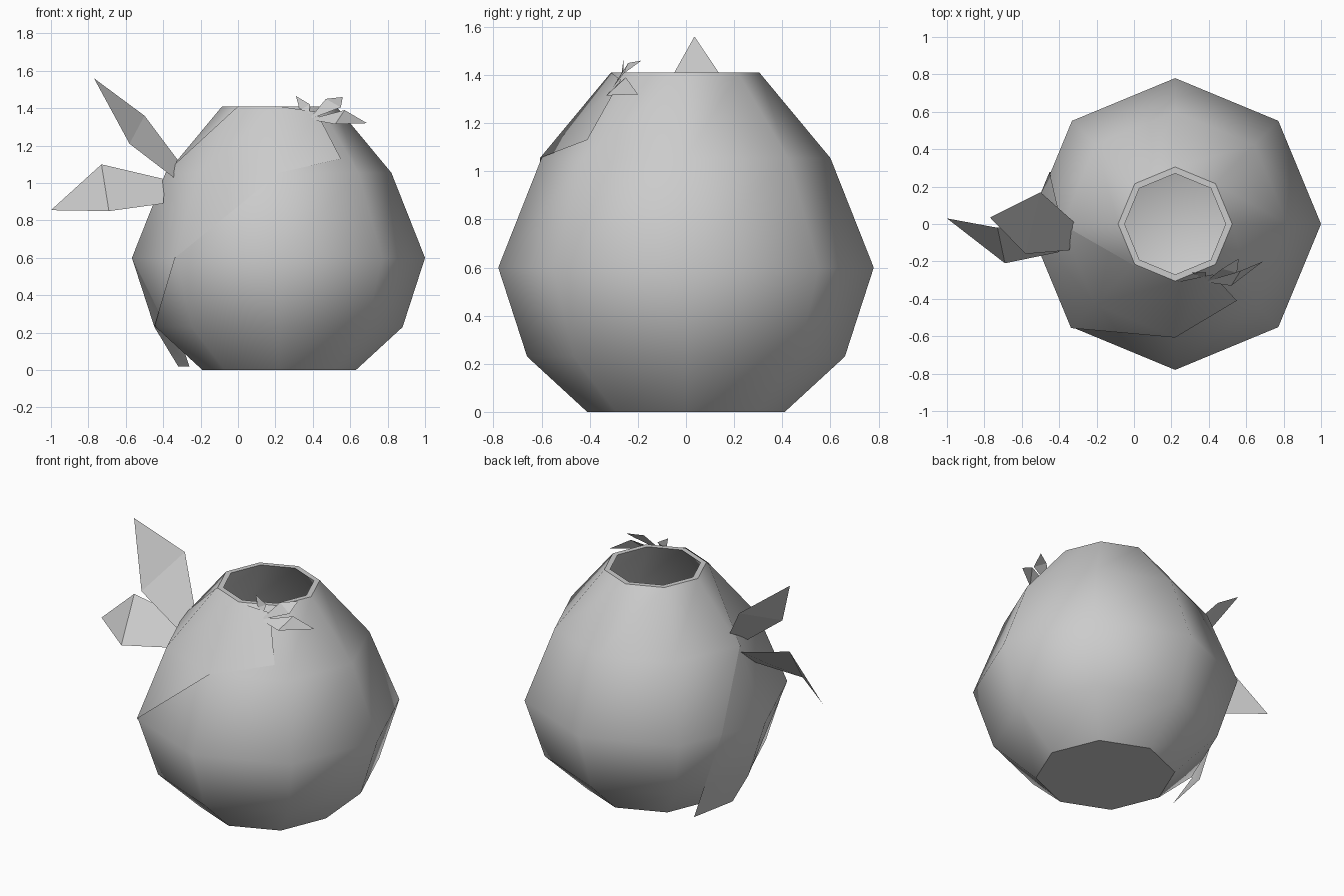
import bpy
import math
from mathutils import Vector

cube = bpy.data.objects.get("Cube")
if cube:
    bpy.data.objects.remove(cube)

# One plain grey for the whole model
grey = bpy.data.materials.new("plain grey")
grey.use_nodes = True
colour = (0.6, 0.6, 0.6, 1)
grey.diffuse_color = colour
grey.node_tree.nodes["Principled BSDF"].inputs["Base Color"].default_value = colour

SIDES = 8
CENTRE = 0.22
TOP = 1.41
OUTER = [(0.41, 0), (0.66, 0.23), (0.78, 0.6), (0.6, 1.055), (0.305, TOP)]
INNER = [(0.27, TOP), (0.57, 1.045), (0.75, 0.6), (0.63, 0.24), (0.38, 0.03)]


def build(name, verts, faces, smooth=False):
    mesh = bpy.data.meshes.new(name)
    mesh.from_pydata(verts, [], faces)
    mesh.materials.append(grey)
    mesh.polygons.foreach_set("use_smooth", [smooth] * len(mesh.polygons))
    obj = bpy.data.objects.new(name, mesh)
    bpy.context.collection.objects.link(obj)
    return obj


def ring_point(r, z, side):
    a = math.tau * side / SIDES
    return Vector((CENTRE + r * math.cos(a), r * math.sin(a), z))


def on_pot(level, side, lift=0.007):
    r, z = OUTER[level]
    return ring_point(r + lift, z, side)


# Hollow eight-sided pot: outer wall, flat rim, inner wall and both floors
profile = OUTER + INNER
verts = [ring_point(r, z, s) for r, z in profile for s in range(SIDES)]
faces = []
for row in range(len(profile) - 1):
    for s in range(SIDES):
        n = (s + 1) % SIDES
        a, b = row * SIDES, (row + 1) * SIDES
        faces.append((a + s, a + n, b + n, b + s))
faces.append(tuple(reversed(range(SIDES))))
faces.append(tuple(range(len(verts) - SIDES, len(verts))))
pot = build("pot_body", verts, faces, True)
for edge in pot.data.edges:
    heights = [pot.data.vertices[i].co.z for i in edge.vertices]
    edge.use_edge_sharp = heights[0] == heights[1] and heights[0] in (
        pot.data.vertices[0].co.z, pot.data.vertices[4 * SIDES].co.z)

# Broad sash lying on the pot, from the front rim round to the low right side
sash = {
    "start": Vector((0.42, -0.27, 1.38)),
    "corner": Vector((0.55, -0.41, 1.13)),
    "rim_front": on_pot(4, 6),
    "rim_right": on_pot(4, 5),
    "chest": on_pot(3, 6),
    "shoulder": on_pot(3, 5),
    "side": on_pot(3, 4),
    "waist_front": on_pot(2, 5),
    "waist_side": on_pot(2, 4),
    "waist_back": on_pot(2, 4).lerp(on_pot(2, 3), 0.5),
    "hip": on_pot(1, 4),
    "tail_front": Vector((-0.32, -0.02, 0.02)),
    "tail_back": Vector((-0.26, 0.29, 0.02)),
}
sash["hip_back"] = sash["waist_back"].lerp(sash["tail_back"], 0.6)
panels = [
    "start rim_front chest corner",
    "rim_front rim_right shoulder chest",
    "chest shoulder waist_front",
    "rim_right side shoulder",
    "shoulder side waist_side waist_front",
    "waist_front waist_side hip",
    "side waist_back waist_side",
    "waist_side waist_back hip_back hip",
    "hip hip_back tail_back tail_front",
]
index = {key: i for i, key in enumerate(sash)}
build("sash", list(sash.values()),
      [[index[k] for k in panel.split()] for panel in panels], True)

# Two large leaves on the right: base, edge, tip, edge, base
large_leaves = {
    "upper_leaf": [(-0.32, 0.01, 1.12), (-0.5, 0.17, 1.36), (-0.77, 0.035, 1.56),
                   (-0.58, -0.16, 1.21), (-0.345, -0.14, 1.03)],
    "lower_leaf": [(-0.39, 0.01, 1.02), (-0.73, -0.02, 1.10), (-1.0, 0.03, 0.855),
                   (-0.69, -0.21, 0.85), (-0.4, -0.15, 0.89)],
}
for name, points in large_leaves.items():
    build(name, points, [(0, 1, 3, 4), (1, 2, 3)])

# Cluster of small leaves by the rim: edge, tip, edge
root = (0.38, -0.31, 1.34)
small_leaves = [
    [(0.33, -0.27, 1.39), (0.31, -0.26, 1.465), (0.385, -0.26, 1.42)],
    [(0.47, -0.24, 1.45), (0.56, -0.185, 1.46), (0.55, -0.26, 1.405)],
    [(0.57, -0.25, 1.39), (0.69, -0.2, 1.32), (0.52, -0.33, 1.315)],
]
for i, points in enumerate(small_leaves):
    build(f"small_leaf_{i + 1}", [root] + points, [(0, 1, 3), (1, 2, 3)])
